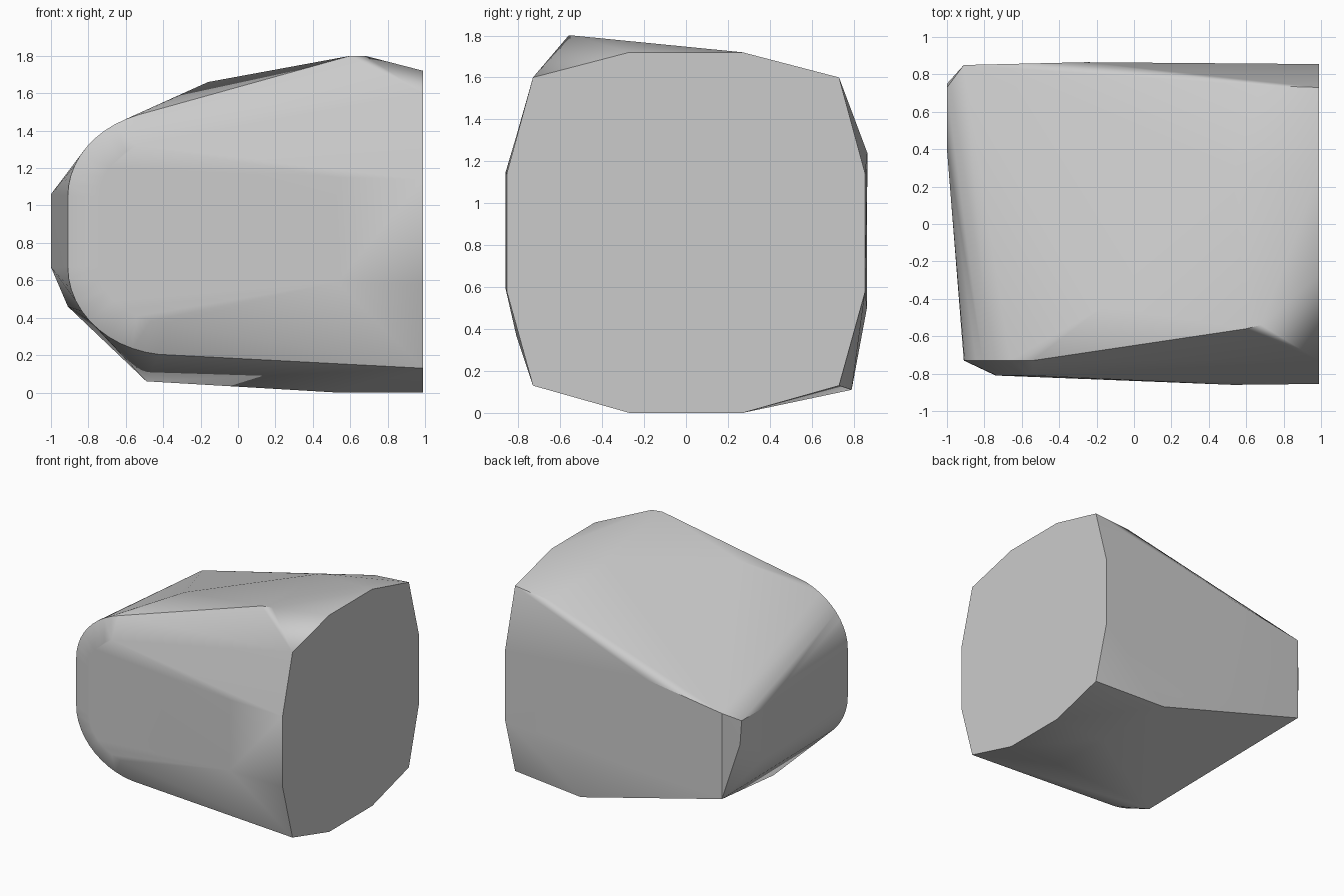
import bpy, bmesh, math

cube = bpy.data.objects.get("Cube")
if cube:
    bpy.data.objects.remove(cube, do_unlink=True)

# Plain stone grey
stone = bpy.data.materials.new("stone_grey")
stone.use_nodes = True
colour = (0.6, 0.6, 0.6, 1)
stone.diffuse_color = colour
stone.node_tree.nodes["Principled BSDF"].inputs["Base Color"].default_value = colour


def arc(cx, cz, rx, rz, y, start, end, steps):
    """Points along an elliptical arc in an upright plane."""
    angles = [math.radians(start + (end - start) * i / steps) for i in range(steps + 1)]
    return [(cx + rx * math.cos(a), y, cz + rz * math.sin(a)) for a in angles]


# Flat cut end: a rounded twelve-sided section
points = []
for side in (-1, 1):
    for y, z in ((0.27, 0), (0.73, 0.13), (0.855, 0.58), (0.855, 1.14), (0.73, 1.6), (0.27, 1.72)):
        points.append((0.99, side * y, z))

# Rounded nose rim on the front, and its shallower inner rim
points += arc(-0.35, 1.05, 0.56, 0.46, -0.73, 110, 180, 10)
points += arc(-0.35, 0.67, 0.56, 0.47, -0.73, 180, 270, 12)
points += arc(-0.35, 1.05, 0.39, 0.31, -0.81, 120, 180, 6)
points += arc(-0.35, 0.67, 0.39, 0.30, -0.81, 180, 265, 7)

# Front shoulder
points += [(0.53, -0.86, 0.59), (0.53, -0.86, 1.15)]
# Top ridge and peak
points += [(-0.16, -0.44, 1.66), (0.60, -0.56, 1.80), (0.68, -0.54, 1.80),
           (0.53, 0.27, 1.72), (0.68, 0.74, 1.57)]
# Back corner and back face
points += [(-0.91, 0.85, 1.14), (-0.91, 0.85, 0.46),
           (-0.26, 0.865, 1.24), (0.37, 0.79, 0.11), (-0.1, 0.863, 0.5)]
# Small blunt facet beside the back corner
points += [(-1, 0.73, 1.06), (-1, 0.40, 1.06), (-1, 0.40, 0.67), (-1, 0.75, 0.88)]
# Underside
points += [(-0.49, -0.40, 0.06), (0.53, -0.25, 0), (0.53, 0.25, 0)]

# Wrap the points in one convex body
bm = bmesh.new()
for p in points:
    bm.verts.new(p)
result = bmesh.ops.convex_hull(bm, input=bm.verts)
inside = {g for g in result["geom_interior"] + result["geom_unused"]
          if isinstance(g, bmesh.types.BMVert)}
bmesh.ops.delete(bm, geom=list(inside), context="VERTS")
bmesh.ops.dissolve_limit(bm, angle_limit=math.radians(1.5), verts=bm.verts, edges=bm.edges)
bmesh.ops.recalc_face_normals(bm, faces=bm.faces)
mesh = bpy.data.meshes.new("stone_body")
bm.to_mesh(mesh)
bm.free()
mesh.materials.append(stone)
body = bpy.data.objects.new("stone_body", mesh)
bpy.context.collection.objects.link(body)

# Softened edges with flat facets
bpy.context.view_layer.objects.active = body
body.select_set(True)
bpy.ops.object.shade_smooth_by_angle(angle=math.radians(32))
weighted = body.modifiers.new("facet_normals", "WEIGHTED_NORMAL")
weighted.keep_sharp = True
weighted.weight = 80
